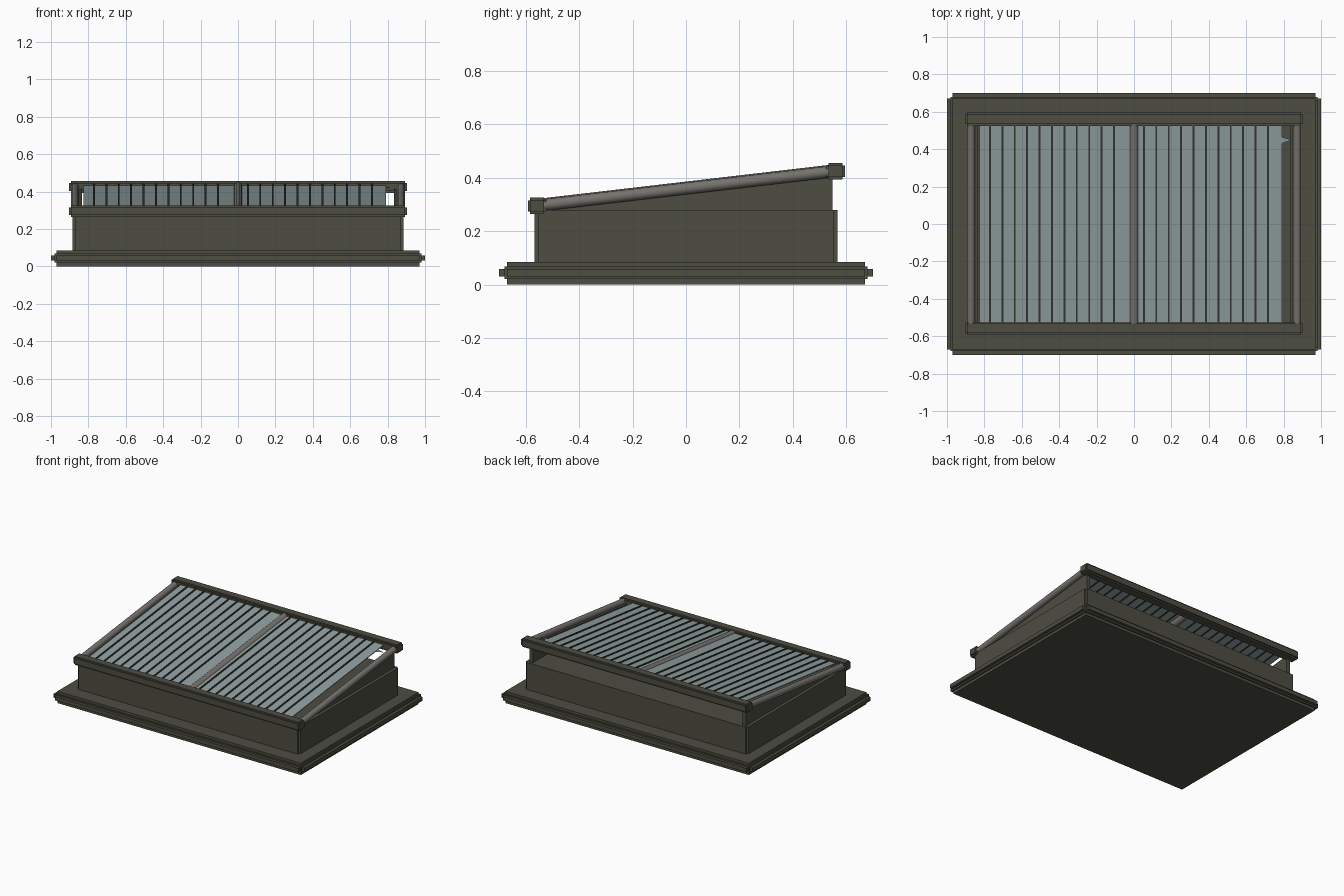
import bpy, bmesh, math
from mathutils import Matrix, Vector

if "Cube" in bpy.data.objects:
    bpy.data.objects.remove(bpy.data.objects["Cube"], do_unlink=True)


def material(name, rgb):
    m = bpy.data.materials.new(name)
    m.use_nodes = True
    color = (*rgb, 1)
    m.diffuse_color = color
    m.node_tree.nodes["Principled BSDF"].inputs["Base Color"].default_value = color
    return m


OLIVE = material("dark olive metal", (0.075, 0.074, 0.055))
TUBE = material("grey tube metal", (0.18, 0.17, 0.155))
GLASS = material("pale blue glass", (0.28, 0.345, 0.35))
BAR = material("dark glazing bar", (0.035, 0.035, 0.03))


def finish(name, bm, mat):
    bmesh.ops.recalc_face_normals(bm, faces=bm.faces)
    mesh = bpy.data.meshes.new(name)
    bm.to_mesh(mesh)
    bm.free()
    mesh.materials.append(mat)
    obj = bpy.data.objects.new(name, mesh)
    bpy.context.collection.objects.link(obj)
    return obj


def boxes(name, parts, mat):
    """One object from several (centre, half size, tilt about x) boxes."""
    bm = bmesh.new()
    for centre, half, tilt in parts:
        scale = Matrix.Diagonal((*[2 * h for h in half], 1))
        m = Matrix.Translation(centre) @ Matrix.Rotation(tilt, 4, "X") @ scale
        bmesh.ops.create_cube(bm, size=1, matrix=m)
    return finish(name, bm, mat)


def prism(name, points, x0, x1, mat):
    """Extrude a y,z outline along x."""
    bm = bmesh.new()
    face = bm.faces.new([bm.verts.new((x0, y, z)) for y, z in points])
    out = bmesh.ops.extrude_face_region(bm, geom=[face])
    verts = [g for g in out["geom"] if isinstance(g, bmesh.types.BMVert)]
    bmesh.ops.translate(bm, verts=verts, vec=(x1 - x0, 0, 0))
    return finish(name, bm, mat)


# Slope shared by the tubes, glass and glazing bars
FRONT = Vector((0, -0.558, 0.295))
BACK = Vector((0, 0.56, 0.425))
SLOPE = BACK - FRONT
TILT = math.atan2(SLOPE.z, SLOPE.y)


def slope_z(y):
    return FRONT.z + (y - FRONT.y) * math.tan(TILT)


# Base slab with stepped rim and notched corners
boxes("base", [
    ((0, 0, 0.0425), (0.97, 0.67, 0.0425), 0),
    ((0, 0, 0.044), (0.98, 0.68, 0.024), 0),
    ((0, 0, 0.045), (1.0, 0.67, 0.014), 0),
    ((0, 0, 0.045), (0.97, 0.70, 0.014), 0),
], OLIVE)

# Curb box with notched vertical corners
boxes("curb", [
    ((0, 0, 0.18), (0.885, 0.555, 0.1), 0),
    ((0, 0, 0.18), (0.872, 0.568, 0.1), 0),
], OLIVE)

# Wedge side panels and round side tubes
for side, sx in (("left", 1), ("right", -1)):
    prism(side + "_side_panel",
          [(-0.55, 0.275), (0.55, 0.275), (0.55, slope_z(0.55) - 0.008),
           (-0.55, slope_z(-0.55) - 0.008)], sx * 0.835, sx * 0.862, OLIVE)

for name, x, radius in (("left_tube", 0.872, 0.022), ("right_tube", -0.872, 0.022),
                        ("centre_tube", 0, 0.026)):
    bm = bmesh.new()
    place = (Matrix.Translation((FRONT + BACK) / 2 + Vector((x, 0, 0)))
             @ SLOPE.to_track_quat("Z", "Y").to_matrix().to_4x4())
    bmesh.ops.create_cone(bm, cap_ends=True, segments=16, radius1=radius,
                          radius2=radius, depth=SLOPE.length, matrix=place)
    tube = finish(name, bm, TUBE)
    bpy.ops.object.select_all(action="DESELECT")
    tube.select_set(True)
    bpy.context.view_layer.objects.active = tube
    bpy.ops.object.shade_smooth_by_angle()

# Front and back rails with stepped edges
for name, c in (("front_rail", FRONT), ("back_rail", BACK)):
    boxes(name, [
        (c, (0.892, 0.026, 0.031), 0),
        (c, (0.892, 0.035, 0.021), 0),
        (c, (0.903, 0.026, 0.021), 0),
    ], OLIVE)

# Glass sheet, split by the centre tube
for name, x0, x1 in (("right_glass", -0.825, -0.01), ("left_glass", 0.01, 0.792)):
    boxes(name, [(((x0 + x1) / 2, 0, slope_z(0) + 0.01),
                  ((x1 - x0) / 2, 0.53, 0.003), TILT)], GLASS)

# Broken shard at the back left corner
bm = bmesh.new()
bm.faces.new([bm.verts.new((x, y, slope_z(y) + 0.01))
              for x, y in ((0.79, 0.43), (0.845, 0.45), (0.79, 0.465))])
finish("glass_shard", bm, GLASS)

# Glazing bars
STEP = 0.0663
positions = [start + STEP * i for start in (-0.77, 0.053) for i in range(11)]
boxes("glazing_bars", [((x, 0, slope_z(0) + 0.011), (0.005, 0.53, 0.008), TILT)
                       for x in positions], BAR)
